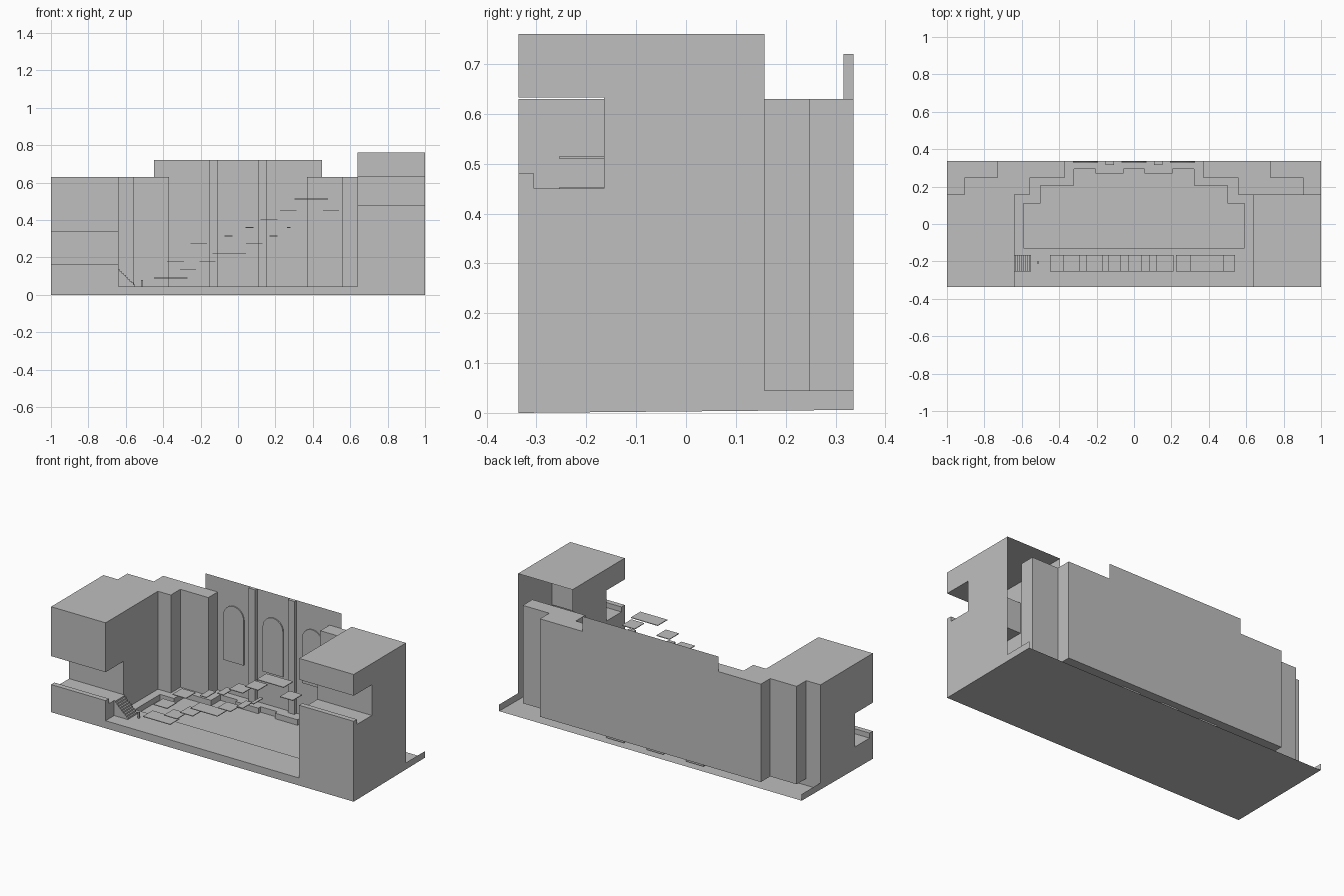
import bpy, bmesh, math
from mathutils import Vector

cube = bpy.data.objects.get("Cube")
if cube:
    bpy.data.objects.remove(cube, do_unlink=True)

mat = bpy.data.materials.new("plain_grey")
mat.use_nodes = True
GREY = (0.52, 0.52, 0.52, 1)
mat.diffuse_color = GREY
mat.node_tree.nodes["Principled BSDF"].inputs["Base Color"].default_value = GREY

HALF, DEPTH, FLOOR, STAGE = 1.0, 0.336, 0.045, 0.64
WALL_TOP = 0.63
BACK_RISE = 0.006          # underside lifts slightly to the rear


def finish(name, bm, recalc=True):
    if recalc:
        bmesh.ops.recalc_face_normals(bm, faces=bm.faces)
    mesh = bpy.data.meshes.new(name)
    bm.to_mesh(mesh)
    bm.free()
    mesh.materials.append(mat)
    ob = bpy.data.objects.new(name, mesh)
    bpy.context.collection.objects.link(ob)
    return ob


def prism(name, points, axis, lo, hi, drop=None):
    """Extrude a 2D profile along an axis; drop(face) removes open sides."""
    def place(p, t):
        return {"x": (t, p[0], p[1]), "y": (p[0], t, p[1]), "z": (p[0], p[1], t)}[axis]
    bm = bmesh.new()
    a = [bm.verts.new(place(p, lo)) for p in points]
    b = [bm.verts.new(place(p, hi)) for p in points]
    bm.faces.new(a)
    bm.faces.new(b)
    for i in range(len(a)):
        j = (i + 1) % len(a)
        bm.faces.new((a[i], a[j], b[j], b[i]))
    bmesh.ops.recalc_face_normals(bm, faces=bm.faces)
    if drop:
        gone = [f for f in bm.faces if drop(f)]
        bmesh.ops.delete(bm, geom=gone, context="FACES")
    return finish(name, bm, False)


def box(name, x, y, z):
    return prism(name, [(x[0], y[0]), (x[1], y[0]), (x[1], y[1]), (x[0], y[1])], "z", *z)


def sheet(name, corners):
    bm = bmesh.new()
    bm.faces.new([bm.verts.new(c) for c in corners])
    return finish(name, bm, False)


def mirrored(half):
    """Complete a left-to-centre outline with its reflection."""
    return half + [(-x, y) for x, y in reversed(half)]


def under(y):
    return BACK_RISE * (y + DEPTH) / (2 * DEPTH)


# Side blocks with a balcony notch and front parapet
BLOCK_BACK, NOTCH_BACK, LIP_BACK = 0.158, -0.165, -0.305


def block(name, x0, x1, top, ceiling, lip, deck, open_back):
    profile = [(-DEPTH, 0), (BLOCK_BACK, under(BLOCK_BACK)), (BLOCK_BACK, top), (-DEPTH, top),
               (-DEPTH, ceiling), (NOTCH_BACK, ceiling), (NOTCH_BACK, deck),
               (LIP_BACK, deck), (LIP_BACK, lip), (-DEPTH, lip)]

    def drop(f):
        bottom = f.normal.z < -0.9 and f.calc_center_median().z < 0.01
        return bottom or (open_back and f.normal.y > 0.9
                          and f.calc_center_median().y > BLOCK_BACK - 0.01)
    prism(name, profile, "x", x0, x1, drop)


block("right_block", -HALF, -STAGE, WALL_TOP, 0.335, 0.165, 0.135, False)
block("left_block", STAGE, HALF, 0.76, 0.633, 0.48, 0.45, True)

# Stepped rear corner walls
corner = [(-STAGE, BLOCK_BACK), (-0.555, BLOCK_BACK), (-0.555, 0.248), (-0.37, 0.248),
          (-0.37, DEPTH), (-0.73, DEPTH), (-0.73, 0.248), (-0.905, 0.248), (-0.905, BLOCK_BACK)]
prism("right_corner_wall", corner, "z", FLOOR, WALL_TOP)
prism("left_corner_wall", [(-x, y) for x, y in corner], "z", FLOOR, WALL_TOP)

# Rear wall, pilasters and arched panels
sheet("rear_wall", [(-0.45, DEPTH, FLOOR), (0.45, DEPTH, FLOOR),
                    (0.45, DEPTH, 0.72), (-0.45, DEPTH, 0.72)])
for side, name in ((-1, "right_pilaster"), (1, "left_pilaster")):
    box(name, (side * 0.13 - 0.022, side * 0.13 + 0.022), (0.316, DEPTH), (FLOOR, 0.72))
R = 0.067
for cx, name in ((-0.26, "right_arch"), (0, "middle_arch"), (0.26, "left_arch")):
    arc = [(cx + R * math.cos(math.pi * i / 12), 0.508 + R * math.sin(math.pi * i / 12))
           for i in range(13)]
    prism(name, [(cx - R, 0.24), (cx + R, 0.24)] + arc, "y", 0.328, DEPTH - 0.001)

# Floor with a stepped sunken pit
outer = mirrored([(-STAGE, -DEPTH), (-STAGE, BLOCK_BACK), (-0.555, BLOCK_BACK),
                  (-0.555, 0.248), (-0.37, 0.248), (-0.37, DEPTH)])
pit = mirrored([(-0.592, -0.127), (-0.592, 0.11), (-0.5, 0.11), (-0.5, 0.205),
                (-0.322, 0.205), (-0.322, 0.293), (-0.205, 0.293), (-0.205, 0.27),
                (-0.055, 0.27), (-0.055, 0.293)])
bm = bmesh.new()
edges = []
for loop in (outer, pit):
    vs = [bm.verts.new((x, y, FLOOR)) for x, y in loop]
    edges += [bm.edges.new((vs[i], vs[i - 1])) for i in range(len(vs))]
bmesh.ops.triangle_fill(bm, use_beauty=True, edges=edges, normal=Vector((0, 0, 1)))
for f in bm.faces:
    if f.normal.z < 0:
        f.normal_flip()
finish("stage_floor", bm, False)

walls = prism("pit", pit, "z", 0.012, FLOOR, lambda f: f.normal.z > 0.9)
walls.data.flip_normals()

# Front apron, rear side strips and underside
sheet("front_apron", [(-STAGE, -DEPTH, 0), (STAGE, -DEPTH, 0),
                      (STAGE, -DEPTH, FLOOR), (-STAGE, -DEPTH, FLOOR)])
for x, name in ((-HALF, "right_rear_strip"), (HALF, "left_rear_strip")):
    pts = [(x, BLOCK_BACK, under(BLOCK_BACK)), (x, DEPTH, BACK_RISE),
           (x, DEPTH, FLOOR), (x, BLOCK_BACK, FLOOR)]
    sheet(name, pts if x > 0 else pts[::-1])
sheet("underside", [(-HALF, -DEPTH, 0), (-HALF, DEPTH, BACK_RISE),
                    (HALF, DEPTH, BACK_RISE), (HALF, -DEPTH, 0)])

# Stairs from the low balcony, with a small post
PATH = (-0.255, -0.165)
STEPS = 9
rise = (0.135 - FLOOR) / STEPS
profile = [(-STAGE, FLOOR)]
for i in range(STEPS):
    x, z = -STAGE + 0.01 * (i + 1), 0.135 - rise * i
    profile += [(x - 0.01, z), (x, z)]
profile.append((-0.55, FLOOR))
prism("stairs", profile, "y", *PATH)
box("post", (-0.518, -0.508), (-0.21, -0.2), (FLOOR, 0.08))

# Floating platforms: start, end, height
platforms = [(-0.45, -0.27, 0.09), (-0.31, -0.225, 0.135), (-0.38, -0.29, 0.18),
             (-0.205, -0.12, 0.18), (-0.255, -0.165, 0.274), (-0.135, 0.043, 0.223),
             (-0.073, -0.03, 0.315), (0.043, 0.13, 0.274), (0.04, 0.082, 0.36),
             (0.12, 0.21, 0.405), (0.168, 0.21, 0.315), (0.225, 0.312, 0.45),
             (0.262, 0.282, 0.36), (0.302, 0.48, 0.512), (0.455, 0.54, 0.45)]
for i, (x0, x1, z) in enumerate(platforms):
    box("platform_%d" % (i + 1), (x0, x1), PATH, (z - 0.002, z + 0.002))
